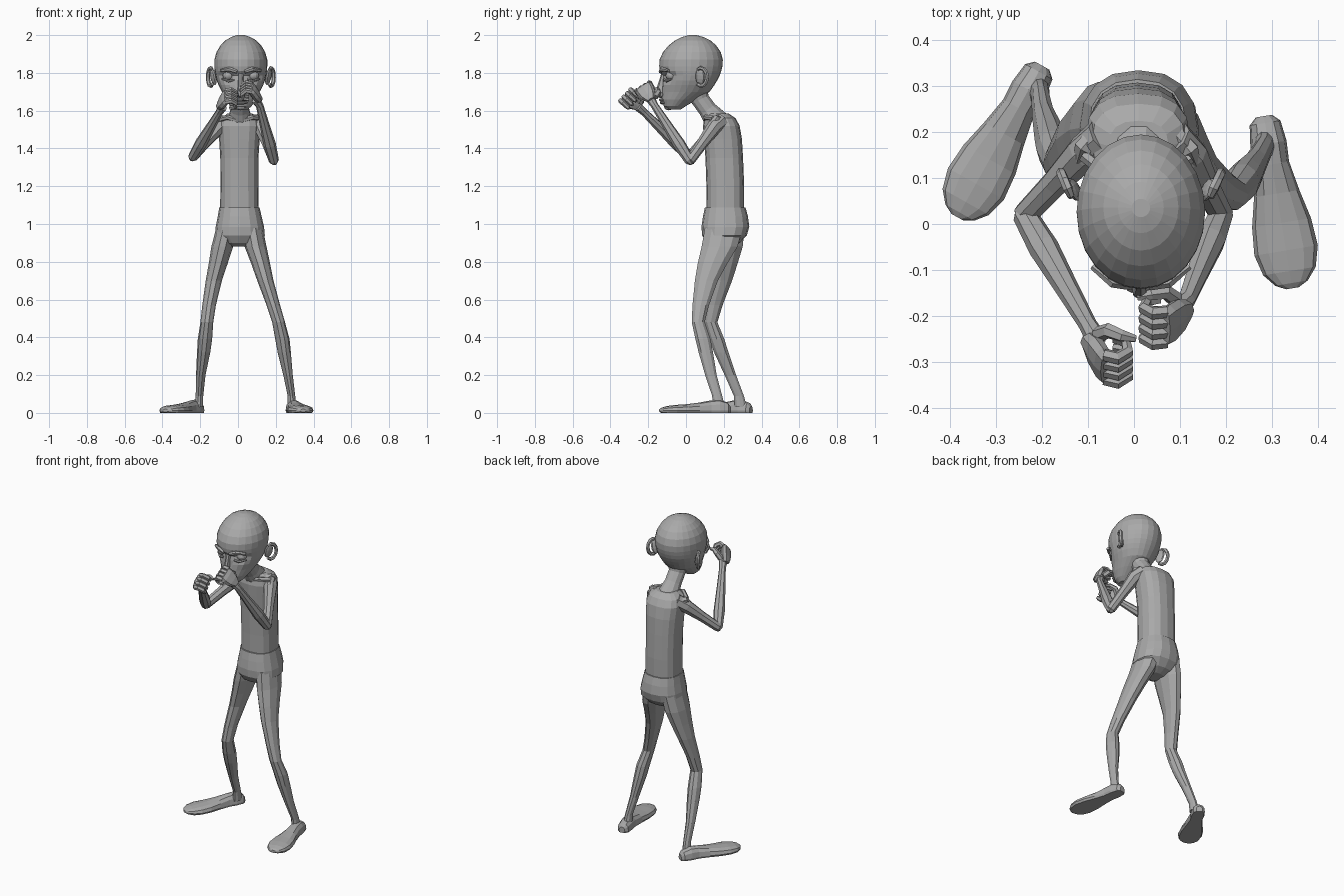
import bpy, bmesh
from math import sin, cos, pi, radians
from mathutils import Vector as V, Matrix

cube = bpy.data.objects.get("Cube")
if cube:
    bpy.data.objects.remove(cube)

grey = bpy.data.materials.new("plain grey")
grey.use_nodes = True
GREY = (0.4, 0.4, 0.4, 1)
grey.diffuse_color = GREY
grey.node_tree.nodes["Principled BSDF"].inputs["Base Color"].default_value = GREY


def finish(name, bm):
    bmesh.ops.recalc_face_normals(bm, faces=bm.faces)
    mesh = bpy.data.meshes.new(name)
    bm.to_mesh(mesh)
    bm.free()
    mesh.materials.append(grey)
    mesh.shade_flat()
    ob = bpy.data.objects.new(name, mesh)
    bpy.context.collection.objects.link(ob)
    return ob


def skin(name, rings):
    """Bridge a list of point rings and cap both ends."""
    bm = bmesh.new()
    loops = [[bm.verts.new(p) for p in ring] for ring in rings]
    n = len(loops[0])
    for a, b in zip(loops, loops[1:]):
        for i in range(n):
            j = (i + 1) % n
            bm.faces.new((a[i], a[j], b[j], b[i]))
    bm.faces.new(loops[0])
    bm.faces.new(loops[-1])
    return finish(name, bm)


def oval(c, a, b, n, power=1.0):
    """Ring around c with half axes a and b; a power below 1 squares it off."""
    def f(t):
        return abs(t) ** power * (1 if t > 0 else -1)
    return [V(c) + a * f(cos(2 * pi * i / n)) + b * f(sin(2 * pi * i / n)) for i in range(n)]


def level(x0, x1, y0, y1, z, n, power=1.0):
    return oval(((x0 + x1) / 2, (y0 + y1) / 2, z), V(((x1 - x0) / 2, 0, 0)),
                V((0, (y1 - y0) / 2, 0)), n, power)


def tube(name, pts, radii, n=8):
    """Round limb through pts, with rings square to the path."""
    pts = [V(p) for p in pts]
    rings, side = [], None
    for i, p in enumerate(pts):
        d = (pts[min(i + 1, len(pts) - 1)] - pts[max(i - 1, 0)]).normalized()
        side = side or d.orthogonal()
        side = (side - d * side.dot(d)).normalized()
        rings.append(oval(p, side * radii[i], d.cross(side) * radii[i], n))
    return skin(name, rings)


def ball(name, c, size, rot=(0, 0, 0), seg=12):
    bm = bmesh.new()
    bmesh.ops.create_uvsphere(bm, u_segments=seg, v_segments=seg // 2 + 2, radius=1)
    m = Matrix.LocRotScale(V(c), None, None)
    for axis, ang in zip("XYZ", rot):
        m = m @ Matrix.Rotation(radians(ang), 4, axis)
    bmesh.ops.transform(bm, verts=bm.verts, matrix=m @ Matrix.Diagonal((*size, 1)))
    return finish(name, bm)


# Head: stacked ovals with sunken eye sockets
MID = 0.015
HEAD = [(1.605, .035, -.095, -.03), (1.625, .058, -.118, .0), (1.66, .08, -.13, .06),
        (1.70, .1, -.128, .125), (1.735, .118, -.125, .15), (1.76, .128, -.125, .165),
        (1.785, .134, -.126, .178), (1.81, .138, -.138, .187), (1.835, .14, -.142, .193),
        (1.87, .14, -.14, .195), (1.91, .129, -.122, .184), (1.945, .108, -.092, .16),
        (1.972, .082, -.058, .13), (1.99, .05, -.02, .092), (2.0, .02, .015, .055)]
head_rings = []
for z, w, front, back in HEAD:
    ring = level(MID - w, MID + w, front, back, z, 24)
    for p in ring:
        near = ((abs(p.x - MID) - .066) / .045) ** 2 + ((z - 1.782) / .035) ** 2
        if p.y < 0 and near < 1:
            p.y += .026 * (1 - near)
    head_rings.append(ring)
skin("head", head_rings)

# Face
for s, side in ((1, "left"), (-1, "right")):
    ball(side + "_eye", (MID + s * .066, -.078, 1.785), (.03, .03, .026))
    tube(side + "_brow", [(MID + s * .02, -.135, 1.806), (MID + s * .06, -.127, 1.82),
                          (MID + s * .105, -.092, 1.812)], (.01, .013, .008), 6)
    tube(side + "_lower_lid", [(MID + s * .035, -.115, 1.765), (MID + s * .066, -.105, 1.757),
                               (MID + s * .1, -.078, 1.767)], (.006, .008, .005), 6)
    ball(side + "_nostril", (MID + s * .02, -.134, 1.685), (.014, .016, .013), seg=8)
    # Ear: tilted disc with raised rim and lobe
    ex = MID + s * .152
    ball(side + "_ear_bowl", (ex - s * .006, .075, 1.78), (.012, .028, .045), (0, s * 12, s * -25), 10)
    rim = [(ex + s * (.008 + .014 * cos(a)), .08 + .032 * cos(a), 1.778 + .048 * sin(a))
           for a in [radians(-130 + 32 * k) for k in range(9)]]
    tube(side + "_ear_rim", rim, [.009] + [.011] * 7 + [.008], 6)
skin("nose", [level(MID - w, MID + w, f, -.1, z, 8) for w, f, z in
              ((.012, -.14, 1.668), (.023, -.165, 1.678), (.021, -.167, 1.695),
               (.015, -.152, 1.73), (.014, -.137, 1.775), (.016, -.13, 1.805))])
for name, z, y in (("upper_lip", 1.657, -.128), ("lower_lip", 1.642, -.122)):
    ball(name, (MID, y, z), (.04, .016, .009), seg=10)
ball("chin", (MID, -.092, 1.62), (.032, .024, .018), seg=10)

# Neck
tube("neck", [(.012, .05, 1.74), (.01, .075, 1.66), (.01, .115, 1.605), (.01, .16, 1.55),
              (.01, .18, 1.5)], (.065, .05, .05, .066, .08), 12)

# Torso and pelvis, meeting in a small step at the waist
TORSO = [(-.095, .11, .11, .308, 1.06), (-.093, .108, .108, .308, 1.2),
         (-.094, .108, .103, .302, 1.35), (-.1, .115, .095, .296, 1.45),
         (-.105, .122, .09, .284, 1.52), (-.092, .112, .098, .262, 1.56),
         (-.055, .075, .115, .225, 1.585)]
skin("torso", [level(*s, 16, .8) for s in TORSO])
PELVIS = [(-.099, .114, .1, .315, 1.088), (-.107, .125, .09, .328, 1.04),
          (-.118, .138, .082, .335, .985), (-.122, .142, .085, .322, .94),
          (-.09, .105, .11, .285, .9), (-.04, .055, .15, .24, .88)]
skin("pelvis", [level(*s, 16, .85) for s in PELVIS])

# Legs: shared girths, one path each
GIRTH = [(.055, .105), (.058, .1), (.05, .082), (.043, .064), (.036, .046), (.034, .036),
         (.038, .042), (.035, .04), (.025, .032), (.02, .028), (.024, .034)]
HEIGHT = [.98, .88, .79, .7, .57, .48, .39, .32, .2, .09, .03]
LEGS = {"left": [(.075, .2), (.093, .178), (.12, .14), (.145, .108), (.187, .078), (.215, .065),
                 (.235, .09), (.245, .105), (.265, .132), (.283, .165), (.285, .175)],
        "right": [(-.06, .21), (-.083, .205), (-.105, .195), (-.128, .183), (-.153, .15),
                  (-.165, .132), (-.175, .163), (-.182, .187), (-.197, .235), (-.204, .28),
                  (-.208, .29)]}
for side, path in LEGS.items():
    skin(side + "_leg", [level(x - a, x + a, y - b, y + b, z, 10)
                         for (x, y), (a, b), z in zip(path, GIRTH, HEIGHT)])

# Feet: arched sections along heel to toe, flat underneath
FOOT = [(0, .018, .035), (.04, .034, .055), (.16, .04, .07), (.28, .038, .066), (.45, .05, .054),
        (.62, .065, .046), (.78, .07, .042), (.9, .058, .036), (.97, .036, .028), (1, .014, .02)]
for side, heel, toe in (("left", (.283, .235, 0), (.345, -.14, 0)),
                        ("right", (-.2, .345, 0), (-.385, .015, 0))):
    heel, toe = V(heel), V(toe)
    across = (toe - heel).normalized().cross(V((0, 0, 1)))
    rings = []
    for t, w, h in FOOT:
        ring = oval(heel.lerp(toe, t) + V((0, 0, .012)), across * w, V((0, 0, h - .012)), 12, .85)
        for p in ring:
            p.z = max(p.z, 0)
        rings.append(ring)
    skin(side + "_foot", rings)

# Arms and fists
ARMS = {"left": ((.085, .185, 1.545), (.122, .15, 1.515), (.19, .02, 1.335), (.115, -.165, 1.625),
                 (.073, -.205, 1.69), -1),
        "right": ((-.065, .19, 1.54), (-.11, .155, 1.505), (-.238, .02, 1.355), (-.1, -.22, 1.59),
                  (-.062, -.285, 1.65), 1)}
for side, (collar, shoulder, elbow, wrist, hand, s) in ARMS.items():
    collar, shoulder, elbow, wrist, hand = map(V, (collar, shoulder, elbow, wrist, hand))
    tube(side + "_upper_arm", [collar, shoulder, shoulder.lerp(elbow, .5), elbow,
                               elbow + (elbow - shoulder) * .06], (.045, .04, .03, .027, .014))
    tube(side + "_forearm", [elbow + (elbow - wrist) * .06, elbow, elbow.lerp(wrist, .3),
                             elbow.lerp(wrist, .7), wrist, wrist.lerp(hand, .5)],
         (.012, .027, .033, .025, .02, .024))
    # Collarbone and shoulder blade ridges
    tube(side + "_collarbone", [(.01 - s * .02, .105, 1.55), (.01 - s * .065, .105, 1.565),
                                shoulder + V((0, -.005, .045))], (.012, .014, .014), 6)
    tube(side + "_shoulder_cap", [shoulder + V((s * .035, .05, .035)), shoulder + V((0, .01, .042)),
                                  shoulder + V((-s * .008, -.015, .015))], (.02, .022, .016), 6)
    # Hand frame: up along the hand, palm inward, thumb side toward the face
    up = (hand - wrist).normalized()
    palm = V((s, 0, 0))
    palm = (palm - up * palm.dot(up)).normalized()
    thumb = up.cross(palm) * s
    if thumb.y < 0:
        thumb = -thumb
    skin(side + "_palm", [oval(hand + up * u - palm * .016, thumb * w, palm * d, 8, .8)
                          for u, w, d in ((-.055, .022, .02), (-.02, .042, .022),
                                          (.02, .05, .02), (.042, .046, .014))])
    for k, finger in enumerate(("little", "ring", "middle", "index")):
        base = hand + thumb * (-.039 + .026 * k) - palm * .016 + up * .032
        tube(f"{side}_{finger}_finger",
             [base, base + up * .02 + palm * .022, base + up * .012 + palm * .05,
              base - up * .018 + palm * .058, base - up * .036 + palm * .036],
             (.014, .015, .014, .013, .009), 6)
    root = hand + thumb * .025 - up * .04
    tube(side + "_thumb", [root, root + thumb * .028 + up * .022 + palm * .015,
                           root + thumb * .03 + up * .05 + palm * .035,
                           root + thumb * .022 + up * .062 + palm * .062],
         (.018, .017, .014, .008), 6)
